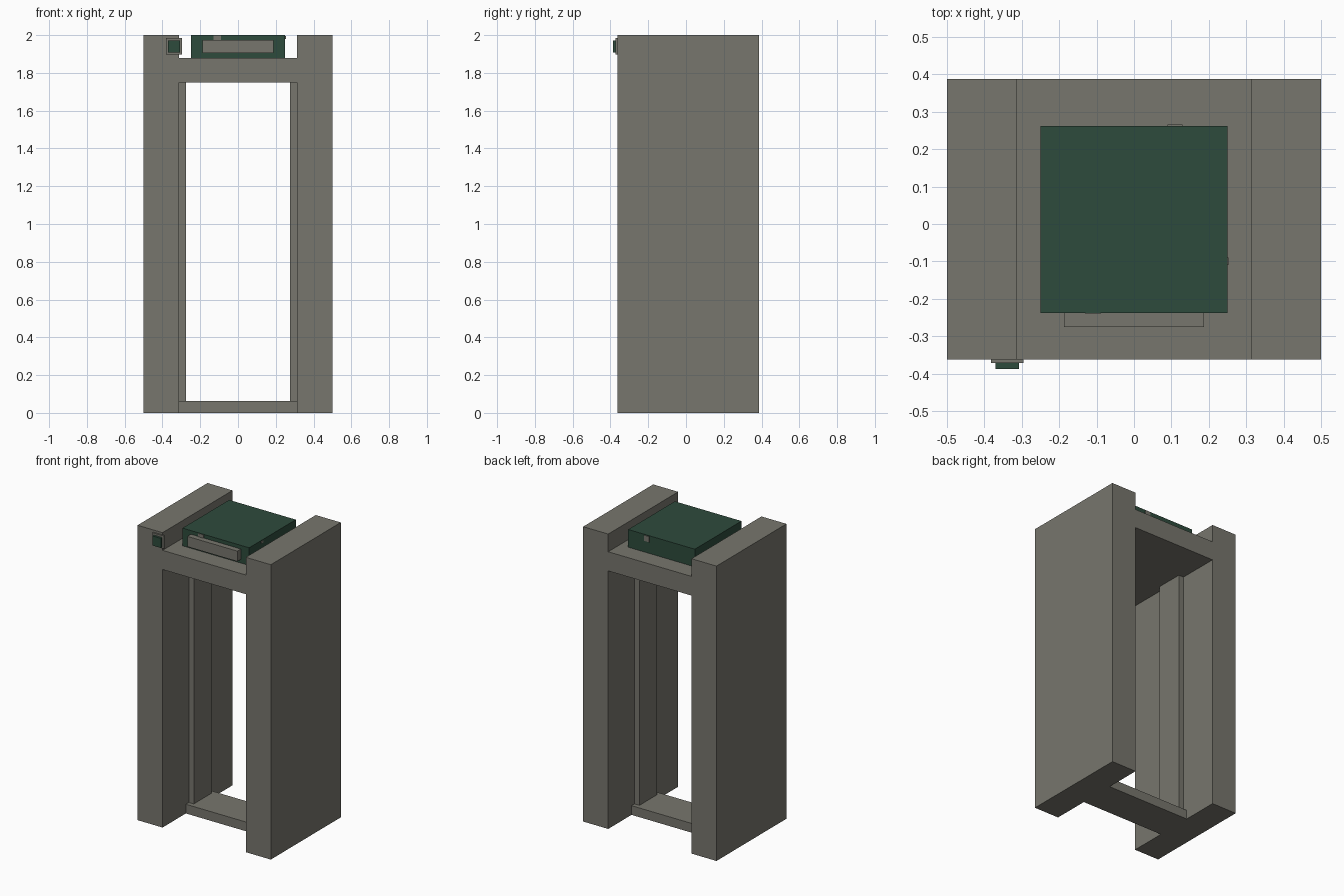
import bpy
import bmesh
from mathutils import Vector

cube = bpy.data.objects.get("Cube")
if cube:
    bpy.data.objects.remove(cube, do_unlink=True)


def material(name, rgb):
    mat = bpy.data.materials.new(name)
    mat.use_nodes = True
    colour = (*rgb, 1)
    mat.diffuse_color = colour
    mat.node_tree.nodes["Principled BSDF"].inputs["Base Color"].default_value = colour
    return mat


STONE = material("warm grey", (0.186, 0.182, 0.154))
GREEN = material("dark green", (0.027, 0.07, 0.045))


def box(name, mat, x, y, z):
    """Axis-aligned box from (low, high) ranges."""
    low, high = (Vector(c) for c in zip(x, y, z))
    bm = bmesh.new()
    bmesh.ops.create_cube(bm, size=1)
    bmesh.ops.scale(bm, vec=high - low, verts=bm.verts)
    mesh = bpy.data.meshes.new(name)
    bm.to_mesh(mesh)
    bm.free()
    mesh.materials.append(mat)
    obj = bpy.data.objects.new(name, mesh)
    obj.location = (low + high) / 2
    bpy.context.collection.objects.link(obj)
    return obj


INNER = 0.3125            # half width of the doorway
FRONT, BACK = -0.3625, 0.3875
MID = (FRONT + BACK) / 2
SILL, LINTEL, DECK = 0.0625, 1.75, 1.88


def centred(depth):
    return (MID - depth / 2, MID + depth / 2)


# Pillars and door jambs on both sides
for side, s in (("left", 1), ("right", -1)):
    box(side + "_pillar", STONE, sorted((s * INNER, s * 0.5)), (FRONT, BACK), (0, 2))
    box(side + "_jamb", STONE, sorted((s * 0.275, s * INNER)), centred(0.1875), (SILL, LINTEL))

# Lintel across the top and sill across the floor
box("lintel", STONE, (-INNER, INNER), (FRONT, BACK), (LINTEL, DECK))
box("sill", STONE, (-INNER, INNER), centred(0.25), (0, SILL))

# Housing on the lintel with its front panel
box("housing", GREEN, (-0.25, 0.25), centred(0.5), (DECK, 2))
box("front_panel", STONE, (-0.1875, 0.1875), (-0.275, -0.2375), (1.905, 1.975))

# Small studs on the housing faces
box("front_stud", STONE, (-0.13, -0.09), (-0.241, -0.2375), (1.975, 1.997))
box("back_stud", STONE, (0.09, 0.13), (0.2625, 0.266), (1.957, 1.995))
box("side_stud", STONE, (0.25, 0.253), (-0.11, -0.09), (1.98, 1.995))

# Call button on the right pillar
box("button_plate", STONE, (-0.382, -0.296), (-0.372, FRONT), (1.898, 1.985))
box("button", GREEN, (-0.37, -0.308), (-0.3875, -0.372), (1.907, 1.972))
